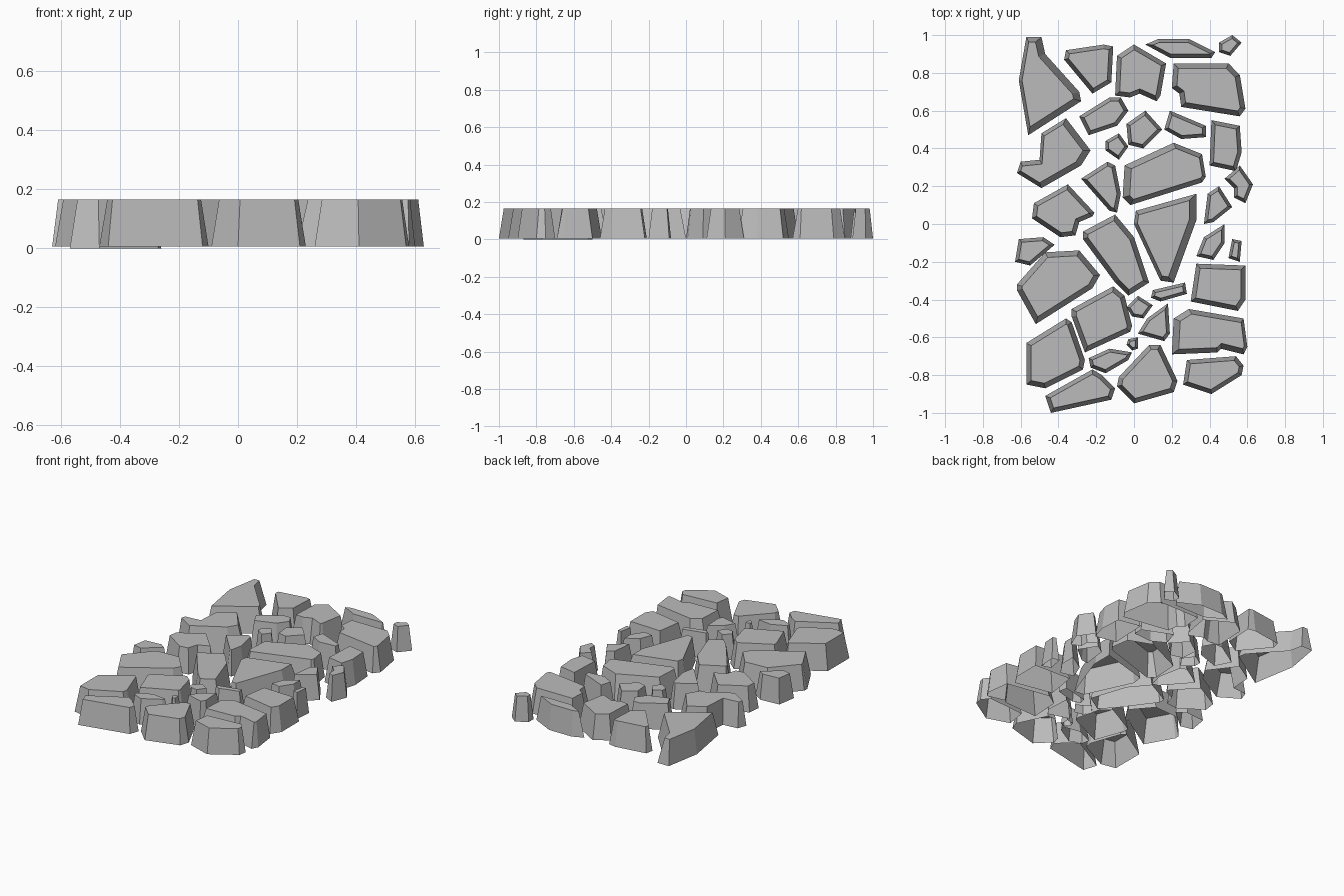
import bpy
import bmesh
from mathutils import Vector

if "Cube" in bpy.data.objects:
    bpy.data.objects.remove(bpy.data.objects["Cube"], do_unlink=True)

TOP = 0.165
BASE = 0.006

# One plain stone colour
grey = bpy.data.materials.new("stone_grey")
grey.use_nodes = True
grey.diffuse_color = (0.5, 0.5, 0.5, 1)
grey.node_tree.nodes["Principled BSDF"].inputs["Base Color"].default_value = grey.diffuse_color


def inset(ring, distance):
    """Move every side of a clockwise outline inwards by the same distance."""
    count = len(ring)
    moved = []
    for i, point in enumerate(ring):
        before = (point - ring[i - 1]).normalized()
        after = (ring[(i + 1) % count] - point).normalized()
        n1 = Vector((before.y, -before.x))
        n2 = Vector((after.y, -after.x))
        moved.append(point + (n1 + n2) * distance / max(1 + n1.dot(n2), 0.4))
    # Short sides that turned inside out shrink to a corner
    for i in range(count):
        j = (i + 1) % count
        if (moved[j] - moved[i]).dot(ring[j] - ring[i]) <= 0:
            moved[i] = moved[j] = (moved[i] + moved[j]) / 2
    return moved


def stone(name, *outline, lean=(0, 0), base=BASE):
    """A tapered paving stone, open underneath; outline in hundredths, clockwise."""
    ring = [Vector(p) / 100 for p in outline]
    area = abs(sum(ring[i - 1].cross(p) for i, p in enumerate(ring))) / 2
    cap = inset(ring, 0.01 + 0.055 * area ** 0.5)
    shift = Vector(lean) / 100
    bm = bmesh.new()
    low = [bm.verts.new((p.x, p.y, base)) for p in ring]
    high = [bm.verts.new((p.x + shift.x, p.y + shift.y, TOP)) for p in cap]
    bm.faces.new(high)
    for i in range(len(ring)):
        bm.faces.new((low[i - 1], low[i], high[i], high[i - 1]))
    bmesh.ops.remove_doubles(bm, verts=bm.verts, dist=0.0005)
    bmesh.ops.recalc_face_normals(bm, faces=bm.faces)
    top = max(bm.faces, key=lambda f: f.calc_center_median().z)
    if top.normal.z < 0:
        bmesh.ops.reverse_faces(bm, faces=bm.faces)
    mesh = bpy.data.meshes.new(name)
    bm.to_mesh(mesh)
    bm.free()
    mesh.materials.append(grey)
    bpy.context.collection.objects.link(bpy.data.objects.new(name, mesh))


# Back rows
stone("back_right_wedge_stone", (-57, 99), (-49, 99), (-47, 90), (-29, 70), (-28, 65),
      (-56, 47), (-61, 76), lean=(-1, 0))
stone("back_shield_stone", (-36, 92), (-16, 95), (-11, 94), (-12, 75), (-22, 69), (-37, 87))
stone("back_middle_stone", (-9, 89), (0, 95), (17, 85), (14, 68), (12, 65), (3, 69),
      (-2, 67), (-10, 68))
stone("back_edge_sliver", (6, 95), (13, 98), (29, 98), (43, 91), (41, 88), (19, 88))
stone("back_left_pebble", (45, 96), (52, 100), (57, 96), (51, 89), (45, 91))
stone("back_left_notched_stone", (21, 85), (50, 85), (56, 79), (59, 61), (56, 57),
      (25, 62), (24, 69), (20, 72))
stone("back_inner_hexagon_stone", (-29, 57), (-13, 67), (-7, 67), (-3, 60), (-9, 52), (-24, 47))
stone("back_inner_pebble", (-15, 44), (-8, 48), (-3, 41), (-8, 34), (-15, 39))
stone("back_inner_kite_stone", (-4, 53), (6, 60), (15, 50), (5, 40), (-3, 42))
stone("back_inner_wedge_stone", (19, 60), (38, 52), (38, 46), (25, 45), (16, 50))
stone("back_left_block", (41, 55), (56, 52), (57, 38), (54, 28), (40, 31))

# Middle rows
stone("right_notched_stone", (-49, 48), (-36, 56), (-23, 39), (-28, 31), (-49, 19),
      (-62, 27), (-60, 33), (-50, 34), lean=(-1, 0))
stone("centre_right_shard", (-28, 24), (-14, 33), (-10, 31), (-7, 16), (-9, 6), (-13, 7))
stone("centre_large_stone", (-5, 31), (21, 43), (36, 37), (38, 25), (36, 22), (-2, 10),
      (-6, 14), lean=(1, 0))
stone("left_bent_pebble", (56, 31), (63, 21), (59, 11), (53, 14), (53, 19), (48, 24))
stone("left_inner_shard", (39, 16), (45, 20), (52, 9), (42, 1), (37, 0))
stone("right_bitten_stone", (-53, 11), (-35, 21), (-21, 6), (-22, 4), (-29, 1),
      (-31, -6), (-39, -7), (-54, 3))
stone("centre_long_stone", (-27, -4), (-10, 5), (0, -7), (8, -31), (-3, -38),
      (-10, -31), (-27, -8))
stone("centre_tall_wedge", (1, 7), (33, 16), (33, 2), (21, -31), (14, -30), (0, 0),
      lean=(-1, 0))
stone("left_dark_shard", (37, -7), (48, 0), (48, -10), (42, -19), (33, -17))
stone("left_tiny_chip", (52, -8), (57, -9), (56, -20), (50, -18))
stone("right_edge_chip", (-61, -8), (-48, -7), (-42, -11), (-55, -22), (-63, -20))

# Front rows
stone("right_broad_stone", (-62, -32), (-47, -15), (-29, -14), (-18, -27), (-22, -34),
      (-52, -53), (-62, -35))
stone("left_square_stone", (33, -21), (59, -22), (59, -40), (55, -46), (30, -41))
stone("centre_flat_chip", (10, -35), (27, -31), (28, -37), (14, -41), (9, -39))
stone("front_inner_square_stone", (-33, -45), (-11, -33), (-5, -38), (-1, -54), (-2, -57),
      (-26, -68), (-33, -49))
stone("front_inner_pebble", (-4, -44), (2, -38), (10, -43), (5, -50), (-1, -49))
stone("front_inner_shard", (7, -50), (18, -42), (19, -58), (16, -62), (2, -58))
stone("front_left_notched_stone", (21, -50), (29, -45), (58, -50), (60, -65), (58, -69),
      (46, -66), (44, -68), (20, -69), lean=(1, 0))
stone("front_tiny_chip", (-3, -61), (2, -60), (2, -66), (-1, -67), (-4, -64))
stone("front_dark_shard", (-24, -71), (-13, -66), (-1, -68), (-3, -72), (-15, -79), (-23, -76))
stone("front_right_corner_stone", (-57, -63), (-36, -50), (-33, -52), (-26, -72), (-27, -77),
      (-47, -87), (-57, -85), base=0)
stone("front_right_edge_stone", (-47, -91), (-22, -77), (-17, -80), (-10, -87), (-12, -93),
      (-44, -100))
stone("front_middle_stone", (-8, -81), (8, -64), (14, -64), (23, -83), (21, -89), (0, -95),
      (-9, -86))
stone("front_left_edge_stone", (28, -72), (54, -70), (58, -75), (57, -80), (41, -90), (26, -85))
